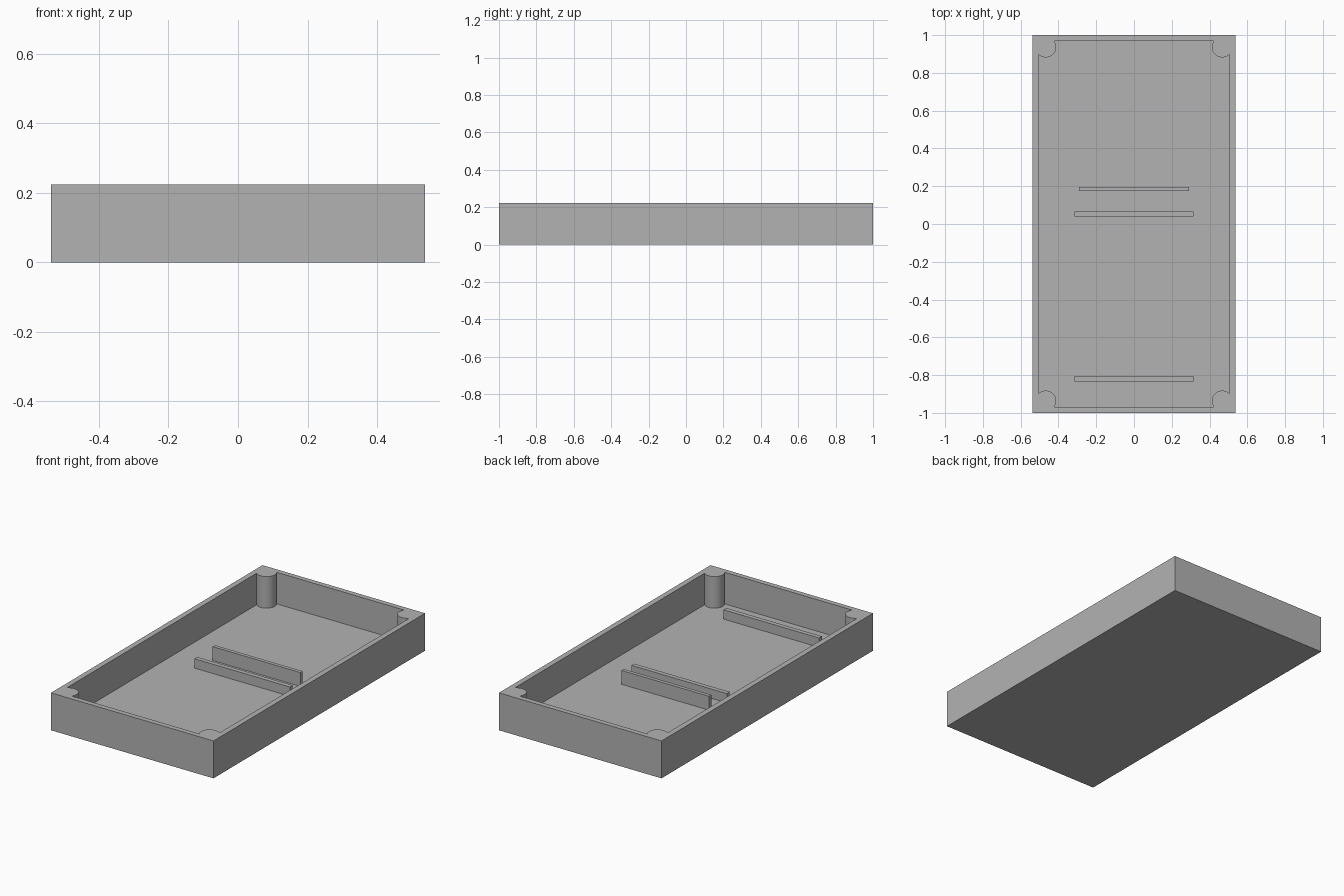
import bpy
import bmesh
from math import acos, asin, cos, sin, pi

cube = bpy.data.objects.get("Cube")
if cube:
    bpy.data.objects.remove(cube, do_unlink=True)

# Main dimensions
HALF_X, HALF_Y, HEIGHT = 0.538, 1.0, 0.224
INNER_X, INNER_Y, FLOOR = 0.505, 0.969, 0.035
POST_X, POST_Y, POST_R = 0.467, 0.937, 0.055
ARC_STEPS = 20

grey = bpy.data.materials.new("plain grey")
grey.use_nodes = True
colour = (0.45, 0.45, 0.45, 1)
grey.diffuse_color = colour
grey.node_tree.nodes["Principled BSDF"].inputs["Base Color"].default_value = colour


def finish(name, bm):
    bmesh.ops.recalc_face_normals(bm, faces=bm.faces)
    mesh = bpy.data.meshes.new(name)
    bm.to_mesh(mesh)
    bm.free()
    mesh.materials.append(grey)
    obj = bpy.data.objects.new(name, mesh)
    bpy.context.collection.objects.link(obj)
    return obj


def cavity_outline():
    """Inner wall outline, with a rounded screw post biting into each corner."""
    start = 2 * pi - acos((INNER_X - POST_X) / POST_R)
    end = pi - asin((INNER_Y - POST_Y) / POST_R)
    angles = [start + (end - start) * i / ARC_STEPS for i in range(ARC_STEPS + 1)]
    arc = [(POST_X + POST_R * cos(a), POST_Y + POST_R * sin(a)) for a in angles]
    points = []
    for sx, sy in ((1, 1), (-1, 1), (-1, -1), (1, -1)):
        corner = [(sx * x, sy * y) for x, y in arc]
        points += corner if sx * sy > 0 else corner[::-1]
    return points


def add_loop(bm, points, z):
    return [bm.verts.new((x, y, z)) for x, y in points]


def add_walls(bm, low, high):
    for i in range(len(low)):
        j = (i + 1) % len(low)
        bm.faces.new((low[i], low[j], high[j], high[i]))


# Open tray: outer shell, recessed cavity and flat rim
bm = bmesh.new()
rect = [(HALF_X, HALF_Y), (-HALF_X, HALF_Y), (-HALF_X, -HALF_Y), (HALF_X, -HALF_Y)]
inner = cavity_outline()
outer_low, outer_high = add_loop(bm, rect, 0), add_loop(bm, rect, HEIGHT)
inner_low, inner_high = add_loop(bm, inner, FLOOR), add_loop(bm, inner, HEIGHT)
add_walls(bm, outer_low, outer_high)
add_walls(bm, inner_low, inner_high)
bm.faces.new(outer_low)
bm.faces.new(inner_low)
rim = [e for e in bm.edges if all(abs(v.co.z - HEIGHT) < 1e-5 for v in e.verts)]
bmesh.ops.triangle_fill(bm, edges=rim, use_beauty=True, normal=(0, 0, 1))
tray = finish("tray", bm)

# Smooth the round posts, keep the box edges sharp
bpy.ops.object.select_all(action='DESELECT')
tray.select_set(True)
bpy.context.view_layer.objects.active = tray
bpy.ops.object.shade_smooth_by_angle(angle=pi / 6)


# Ribs standing on the floor
def rib(name, half_length, y, thickness, height):
    bm = bmesh.new()
    bmesh.ops.create_cube(bm, size=1)
    bottom = FLOOR - 0.005
    top = FLOOR + height
    bmesh.ops.scale(bm, verts=bm.verts, vec=(2 * half_length, thickness, top - bottom))
    bmesh.ops.translate(bm, verts=bm.verts, vec=(0, y, (top + bottom) / 2))
    finish(name, bm)


rib("front_rib", 0.316, -0.819, 0.027, 0.056)
rib("middle_rib", 0.316, 0.052, 0.027, 0.056)
rib("tall_rib", 0.29, 0.186, 0.022, 0.083)
